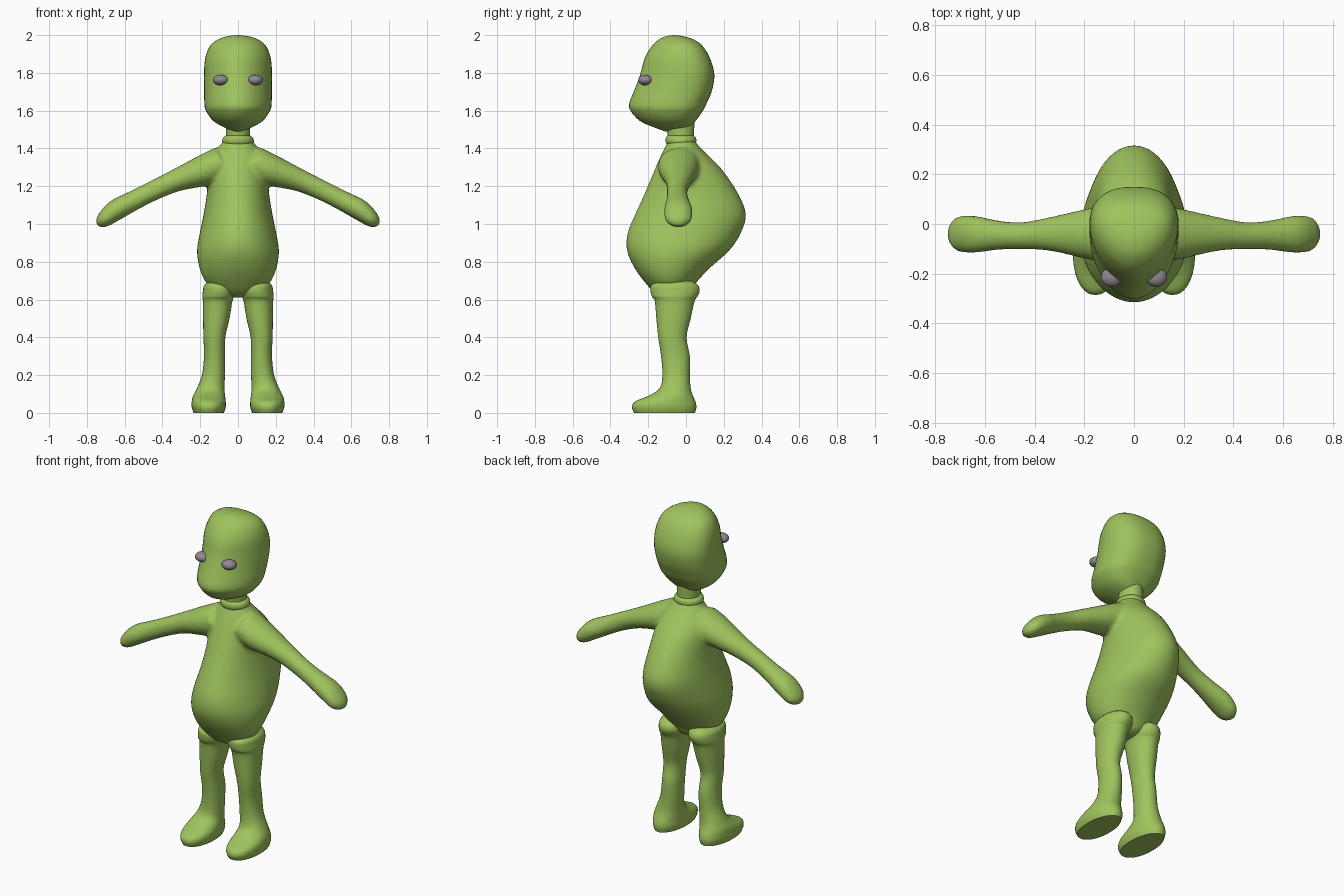
import bpy, bmesh, math
from mathutils import Matrix


def material(name, rgb):
    m = bpy.data.materials.new(name)
    m.diffuse_color = (*rgb, 1)
    return m


GREEN = material("leaf_green", (0.35, 0.55, 0.11))
GREY = material("eye_grey", (0.29, 0.24, 0.28))
MIRROR = Matrix.Scale(-1, 4, (1, 0, 0))


def spline(rows, steps=4):
    """Catmull-Rom through the profile rows."""
    out = []
    for i in range(len(rows) - 1):
        a, b, c, d = (rows[max(0, min(len(rows) - 1, i + k))] for k in (-1, 0, 1, 2))
        for s in range(steps):
            t = s / steps
            out.append([0.5 * (2 * q + (r - p) * t + (2 * p - 5 * q + 4 * r - u) * t * t
                               + (3 * q - p - 3 * r + u) * t ** 3)
                        for p, q, r, u in zip(a, b, c, d)])
    return out + [list(rows[-1])]


def loft(bm, rows, matrix=Matrix(), k=0.5, pf=2.0, pb=2.0, seg=40):
    """Rows are (height, front y, back y, half width, centre x)."""
    rings = []
    for z, yf, yb, hw, cx in spline(rows):
        yc = yf + (yb - yf) * k
        ring = []
        for i in range(seg):
            a = 2 * math.pi * i / seg
            c, s = math.cos(a), math.sin(a)
            p = pb if s > 0 else pf
            x = cx + hw * math.copysign(abs(c) ** (2 / p), c)
            y = yc + (yb - yc if s > 0 else yc - yf) * math.copysign(abs(s) ** (2 / p), s)
            ring.append(bm.verts.new(matrix @ Matrix.Translation((x, y, z)).translation))
        rings.append(ring)
    for r, q in zip(rings, rings[1:]):
        for i in range(seg):
            j = (i + 1) % seg
            bm.faces.new((r[i], r[j], q[j], q[i]))
    bm.faces.new(rings[0][::-1])
    bm.faces.new(rings[-1])


def finish(name, bm, mat, angle=60):
    bmesh.ops.recalc_face_normals(bm, faces=bm.faces[:])
    me = bpy.data.meshes.new(name)
    bm.to_mesh(me)
    bm.free()
    me.materials.append(mat)
    ob = bpy.data.objects.new(name, me)
    bpy.context.collection.objects.link(ob)
    bpy.ops.object.select_all(action='DESELECT')
    ob.select_set(True)
    bpy.context.view_layer.objects.active = ob
    bpy.ops.object.shade_smooth_by_angle(angle=math.radians(angle))
    return ob


# Torso with belly and back hump, blended with both arms
torso = [(0.61, -0.10, -0.02, 0.03, 0), (0.63, -0.16, 0.02, 0.10, 0),
         (0.69, -0.217, 0.055, 0.17, 0), (0.77, -0.275, 0.13, 0.205, 0),
         (0.86, -0.313, 0.23, 0.217, 0), (0.95, -0.31, 0.29, 0.203, 0),
         (1.05, -0.27, 0.318, 0.183, 0), (1.16, -0.22, 0.277, 0.165, 0),
         (1.29, -0.165, 0.19, 0.152, 0), (1.38, -0.125, 0.10, 0.12, 0),
         (1.43, -0.10, 0.055, 0.085, 0), (1.46, -0.095, 0.045, 0.07, 0)]
arm = [(0, -0.145, 0.07, 0.085, 0), (0.1, -0.145, 0.065, 0.085, 0),
       (0.268, -0.11, 0.03, 0.06, 0.02), (0.4, -0.102, 0.008, 0.053, 0.025),
       (0.512, -0.105, 0.015, 0.053, 0.024), (0.624, -0.117, 0.035, 0.056, 0.021),
       (0.70, -0.11, 0.03, 0.044, 0.006), (0.735, -0.08, 0.0, 0.025, 0),
       (0.75, -0.045, -0.035, 0.004, 0)]
arm_frame = Matrix(((0.442, 0, 0.897, 0.08), (0, 1, 0, 0),
                    (0.897, 0, -0.442, 1.33), (0, 0, 0, 1)))
bm = bmesh.new()
loft(bm, torso)
loft(bm, arm, arm_frame)
loft(bm, arm, MIRROR @ arm_frame)
body = finish("torso_and_arms", bm, GREEN)
remesh = body.modifiers.new("blend", 'REMESH')
remesh.mode = 'VOXEL'
remesh.voxel_size = 0.012
remesh.use_smooth_shade = True
soften = body.modifiers.new("soften", 'SMOOTH')
soften.factor = 0.5
soften.iterations = 8

# Neck and the collar around it
bm = bmesh.new()
loft(bm, [(1.40, -0.10, 0.04, 0.065, 0), (1.47, -0.098, 0.042, 0.063, 0),
          (1.54, -0.11, 0.045, 0.065, 0)])
finish("neck", bm, GREEN)
bm = bmesh.new()
loft(bm, [(1.42, -0.10, 0.045, 0.075, 0), (1.435, -0.108, 0.054, 0.084, 0),
          (1.455, -0.108, 0.053, 0.08, 0), (1.468, -0.098, 0.042, 0.065, 0)])
finish("collar", bm, GREEN)

# Head with a narrow protruding snout
head = [(1.49, -0.11, -0.04, 0.02, 0), (1.51, -0.165, 0.015, 0.07, 0),
        (1.545, -0.243, 0.05, 0.13, 0), (1.60, -0.294, 0.09, 0.17, 0),
        (1.64, -0.30, 0.11, 0.178, 0), (1.705, -0.275, 0.137, 0.179, 0),
        (1.79, -0.243, 0.15, 0.18, 0), (1.875, -0.22, 0.128, 0.174, 0),
        (1.94, -0.182, 0.09, 0.15, 0), (1.975, -0.145, 0.045, 0.11, 0),
        (1.993, -0.11, -0.01, 0.06, 0), (2.0, -0.07, -0.055, 0.01, 0)]
bm = bmesh.new()
loft(bm, head, k=0.6, pf=1.8, pb=2.4)
finish("head", bm, GREEN)

# Legs with shorts cuff and foot
leg = [(0.70, -0.15, 0.03, 0.06, 0.095), (0.675, -0.185, 0.065, 0.08, 0.10),
       (0.645, -0.188, 0.072, 0.086, 0.10), (0.615, -0.18, 0.06, 0.084, 0.105),
       (0.59, -0.165, 0.045, 0.078, 0.108), (0.50, -0.157, 0.025, 0.07, 0.115),
       (0.40, -0.147, 0.003, 0.058, 0.125), (0.30, -0.132, 0.02, 0.056, 0.124),
       (0.20, -0.125, 0.02, 0.061, 0.13), (0.13, -0.14, 0.025, 0.073, 0.145),
       (0.09, -0.20, 0.037, 0.085, 0.153), (0.06, -0.27, 0.05, 0.09, 0.155),
       (0.03, -0.286, 0.055, 0.09, 0.155), (0, -0.275, 0.048, 0.08, 0.155)]
for side, frame in (("left", Matrix()), ("right", MIRROR)):
    bm = bmesh.new()
    loft(bm, leg, frame, pf=2.2)
    finish(side + "_leg", bm, GREEN)

    # Oval eye
    bm = bmesh.new()
    bmesh.ops.create_uvsphere(bm, u_segments=24, v_segments=16, radius=1,
                              matrix=frame @ Matrix.Translation((0.09, -0.214, 1.762))
                              @ Matrix.Diagonal((0.043, 0.039, 0.028, 1)))
    finish(side + "_eye", bm, GREY)
